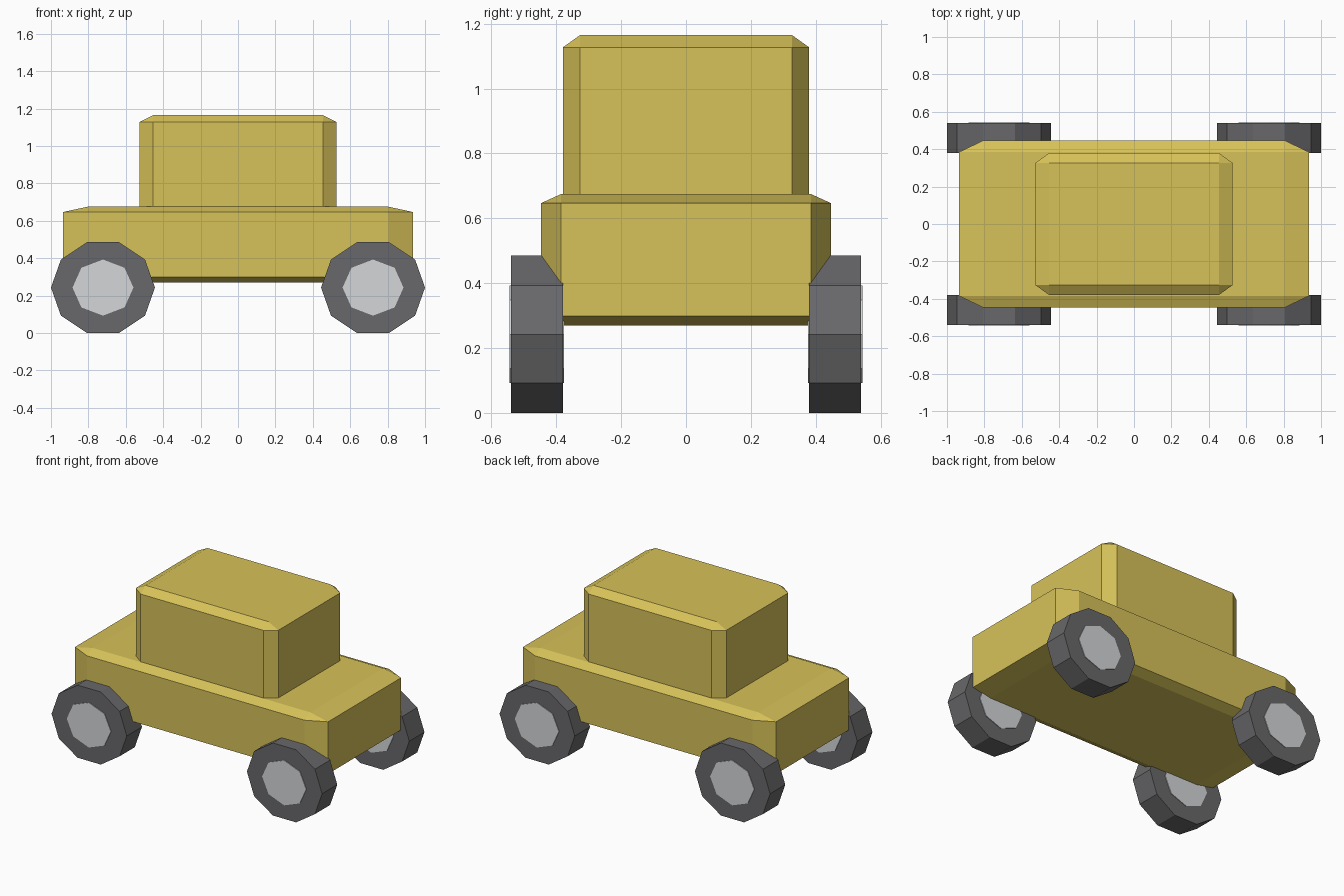
import bpy, bmesh
from math import cos, sin, tau

if "Cube" in bpy.data.objects:
    bpy.data.objects.remove(bpy.data.objects["Cube"], do_unlink=True)


def material(name, rgb):
    mat = bpy.data.materials.new(name)
    mat.use_nodes = True
    mat.diffuse_color = (*rgb, 1)
    mat.node_tree.nodes["Principled BSDF"].inputs["Base Color"].default_value = (*rgb, 1)
    return mat


def add_object(name, bm, mat, location):
    bmesh.ops.recalc_face_normals(bm, faces=bm.faces[:])
    mesh = bpy.data.meshes.new(name)
    bm.to_mesh(mesh)
    bm.free()
    mesh.materials.append(mat)
    obj = bpy.data.objects.new(name, mesh)
    obj.location = location
    bpy.context.collection.objects.link(obj)
    return obj


def chamfered_box(name, size, location, mat):
    # Chamfer before stretching, so the chamfer follows the proportions
    bm = bmesh.new()
    bmesh.ops.create_cube(bm, size=1)
    bmesh.ops.bevel(bm, geom=bm.edges[:], offset=0.07, segments=1,
                    affect='EDGES', profile=0.5)
    bmesh.ops.scale(bm, vec=size, verts=bm.verts[:])
    return add_object(name, bm, mat, location)


def disc(name, sides, rx, rz, width, location, mat):
    # Low-poly cylinder with its axis along y
    bm = bmesh.new()
    ring = [bm.verts.new((rx * cos(tau * i / sides), -width / 2, rz * sin(tau * i / sides)))
            for i in range(sides)]
    face = bm.faces.new(ring)
    out = bmesh.ops.extrude_face_region(bm, geom=[face], use_keep_orig=True)
    moved = [v for v in out["geom"] if isinstance(v, bmesh.types.BMVert)]
    bmesh.ops.translate(bm, vec=(0, width, 0), verts=moved)
    return add_object(name, bm, mat, location)


yellow = material("yellow paint", (0.68, 0.54, 0.1))
rubber = material("dark grey rubber", (0.14, 0.14, 0.145))
silver = material("light grey metal", (0.66, 0.67, 0.69))

# Body and cabin
chamfered_box("body", (1.87, 0.895, 0.405), (0, 0, 0.4725), yellow)
chamfered_box("cabin", (1.054, 0.76, 0.54), (0, 0, 0.895), yellow)

# Four wheels, each with a hub passing right through the tire
for end, x in (("left", 0.722), ("right", -0.722)):
    for side, y in (("front", -0.46), ("back", 0.46)):
        place = (x, y, 0.2425)
        disc(f"{side}_{end}_tire", 10, 0.278, 0.255, 0.16, place, rubber)
        disc(f"{side}_{end}_hub", 8, 0.163, 0.15, 0.168, place, silver)
